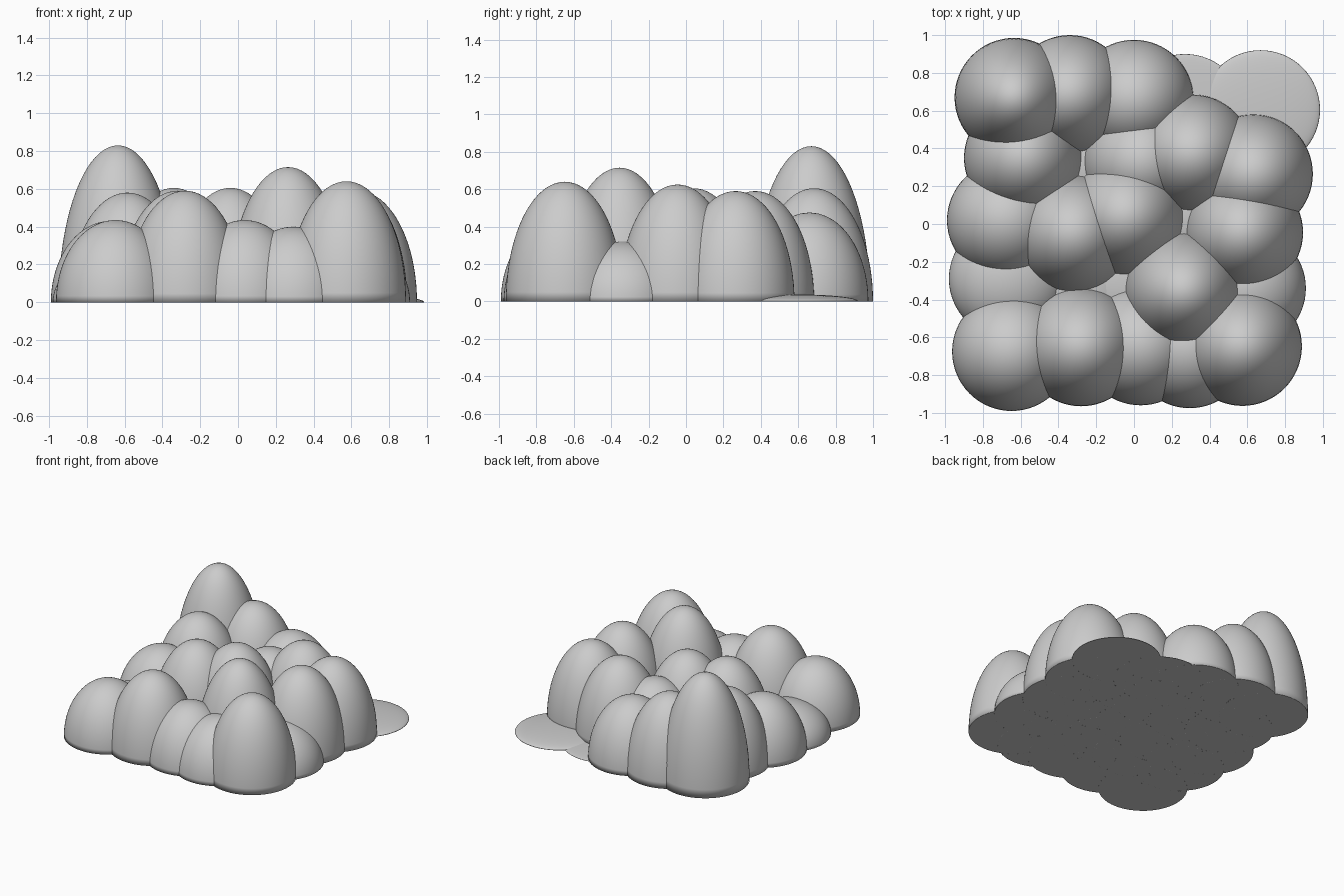
import bpy, bmesh

if "Cube" in bpy.data.objects:
    bpy.data.objects.remove(bpy.data.objects["Cube"])

RADIUS = 0.315

# Rows from back to front: (x, y, height) of each dome
ROWS = [
    [(-.635, .67, .83), (-.34, .685, .605), (0, .66, .475), (.27, .585, .02), (.67, .605, .037)],
    [(-.585, .35, .58), (-.28, .31, .15), (.04, .33, .48), (.31, .37, .59), (.632, .265, .59)],
    [(-.675, .02, .43), (-.32, -.05, .59), (-.04, .04, .605), (.28, .05, .2), (.58, -.045, .625)],
    [(-.665, -.29, .25), (-.3, -.33, .15), (0, -.3, .15), (.265, -.355, .715), (.595, -.34, .32)],
    [(-.648, -.675, .435), (-.28, -.65, .59), (.035, -.645, .435), (.295, -.66, .40), (.574, -.648, .64)],
]


def dome(name, x, y, height):
    """Sphere stretched upwards, lower half flattened onto the ground."""
    bm = bmesh.new()
    bmesh.ops.create_uvsphere(bm, u_segments=64, v_segments=40, radius=1)
    for v in bm.verts:
        v.co.x *= RADIUS
        v.co.y *= RADIUS
        v.co.z = max(v.co.z, 0) * height
    for f in bm.faces:
        f.smooth = True
    mesh = bpy.data.meshes.new(name)
    bm.to_mesh(mesh)
    bm.free()
    ob = bpy.data.objects.new(name, mesh)
    ob.location = (x, y, 0)
    bpy.context.collection.objects.link(ob)


# Five by five cluster of overlapping domes
for r, row in enumerate(ROWS):
    for c, (x, y, h) in enumerate(row):
        dome(f"dome_row{r + 1}_col{c + 1}", x, y, h)
